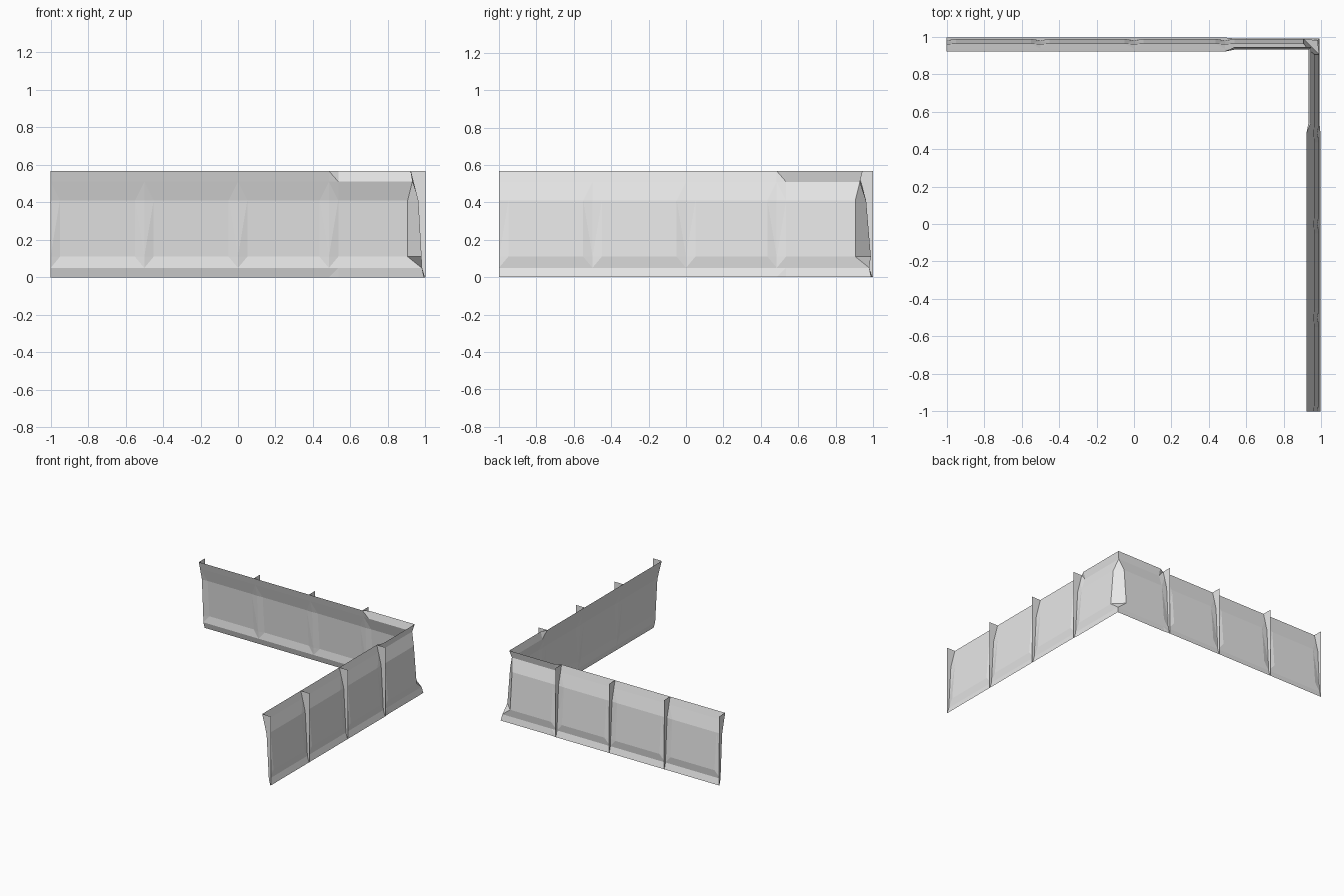
import bpy
import bmesh

if "Cube" in bpy.data.objects:
    bpy.data.objects.remove(bpy.data.objects["Cube"], do_unlink=True)

# Single plain grey finish
grey = bpy.data.materials.new("light_grey")
grey.use_nodes = True
grey.diffuse_color = (0.8, 0.8, 0.8, 1)
grey.node_tree.nodes["Principled BSDF"].inputs["Base Color"].default_value = (0.8, 0.8, 0.8, 1)

# Heights of the horizontal creases, and wall offsets at each of them
HEIGHTS = [0, 0.05, 0.11, 0.41, 0.51, 0.568]
SEAM = [0.995, 0.98, 0.977, 0.96, 0.935, 0.92]
BULGE = [0.995, 0.98, 0.988, 0.963, 0.935, 0.92]
CORNER = [0.99, 0.98, 0.988, 0.963, 0.93, 0.944]
RIBS = [-1, -0.5, 0, 0.485]
BEVEL = 0.05
CHAMFER = 0.905


def make_object(name, bm):
    bmesh.ops.remove_doubles(bm, verts=bm.verts[:], dist=0.0001)
    mesh = bpy.data.meshes.new(name)
    bm.to_mesh(mesh)
    bm.free()
    mesh.materials.append(grey)
    obj = bpy.data.objects.new(name, mesh)
    bpy.context.collection.objects.link(obj)
    return obj


def add_face(bm, points, swap):
    """Add a polygon; swap mirrors it across the diagonal of the corner."""
    if swap:
        points = [(y, x, z) for x, y, z in reversed(points)]
    bm.faces.new([bm.verts.new(p) for p in points])


def column(x, profile):
    return [(x, y, z) for y, z in zip(profile, HEIGHTS)]


def build_wall(name, swap):
    bm = bmesh.new()
    columns = []
    for i, x in enumerate(RIBS):
        columns.append(column(x, SEAM))
        if i < len(RIBS) - 1:
            columns.append(column(x + BEVEL, BULGE))
            columns.append(column(RIBS[i + 1] - BEVEL, BULGE))
    columns.append(column(RIBS[-1] + BEVEL, CORNER))
    columns.append(column(CHAMFER, CORNER))
    # Pressed panels, with diagonal creases at the panel corners
    for a, b in zip(columns, columns[1:]):
        rising = a[2][1] < b[2][1]
        for r in range(len(HEIGHTS) - 1):
            p, q, s, t = a[r], b[r], b[r + 1], a[r + 1]
            if rising != (r >= 3):
                add_face(bm, [p, q, s], swap)
                add_face(bm, [p, s, t], swap)
            else:
                add_face(bm, [p, q, t], swap)
                add_face(bm, [q, s, t], swap)
    # Last strip running into the corner edge
    e = columns[-1]
    c = [(y, y, z) for y, z in zip(CORNER, HEIGHTS)]
    add_face(bm, [e[0], c[0], c[1], e[1]], swap)
    add_face(bm, [e[1], c[1], e[2]], swap)
    add_face(bm, [e[3], c[4], e[4]], swap)
    add_face(bm, [e[4], c[4], c[5], e[5]], swap)
    make_object(name, bm)


def build_ribs(name, swap):
    bm = bmesh.new()
    for x in RIBS:
        edge = column(x, SEAM)
        for low, high in zip(edge, edge[1:]):
            add_face(bm, [low, (x, 1, low[2]), (x, 1, high[2]), high], swap)
    make_object(name, bm)


for side, swap in (("back", False), ("left", True)):
    build_wall(side + "_wall", swap)
    build_ribs(side + "_wall_ribs", swap)

# Slanted face that cuts off the corner
bm = bmesh.new()
bottom = (CORNER[1], CORNER[1], HEIGHTS[1])
top = (CORNER[4], CORNER[4], HEIGHTS[4])
lower, upper = [(CHAMFER, CORNER[r], HEIGHTS[r]) for r in (2, 3)]
lower_m, upper_m = [(y, x, z) for x, y, z in (lower, upper)]
add_face(bm, [lower, bottom, lower_m], False)
add_face(bm, [lower, lower_m, upper_m, upper], False)
add_face(bm, [upper, upper_m, top], False)
make_object("corner_chamfer", bm)
